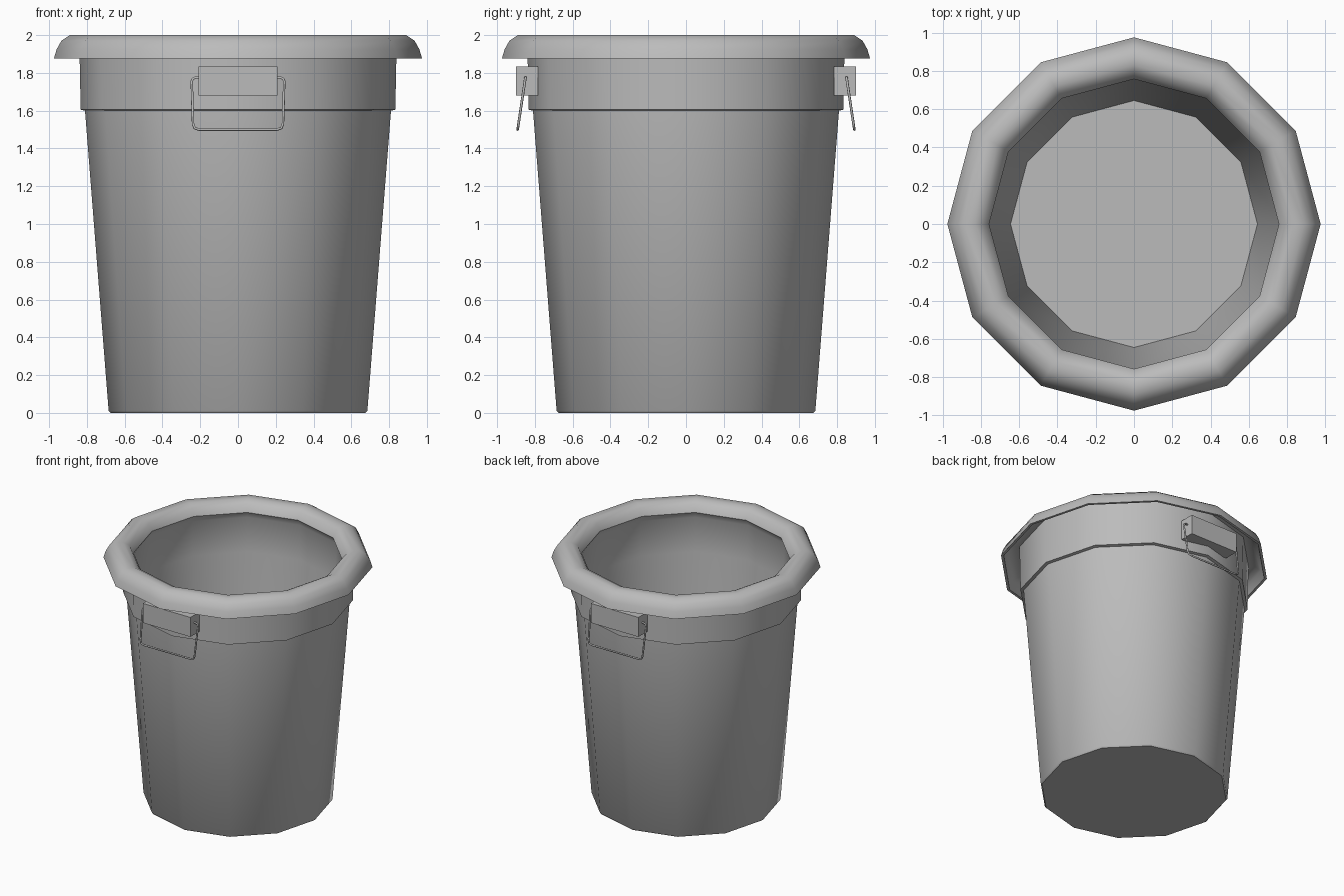
import bpy, bmesh, math
from mathutils import Vector

cube = bpy.data.objects.get("Cube")
if cube:
    bpy.data.objects.remove(cube, do_unlink=True)

grey = bpy.data.materials.new("grey_plastic")
grey.use_nodes = True
COLOUR = (0.5, 0.5, 0.5, 1)
grey.diffuse_color = COLOUR
grey.node_tree.nodes["Principled BSDF"].inputs["Base Color"].default_value = COLOUR
SIDES = 12


def add_object(name, data):
    ob = bpy.data.objects.new(name, data)
    bpy.context.collection.objects.link(ob)
    data.materials.append(grey)
    return ob


def smooth(ob, degrees):
    bpy.ops.object.select_all(action="DESELECT")
    ob.select_set(True)
    bpy.context.view_layer.objects.active = ob
    bpy.ops.object.shade_smooth_by_angle(angle=math.radians(degrees))


def lathe(name, profile):
    """Spin an (r, z) profile about z; its two ends are capped."""
    bm = bmesh.new()
    rings = []
    for r, z in profile:
        rings.append([bm.verts.new((r * math.cos(a), r * math.sin(a), z))
                      for a in (math.tau * i / SIDES for i in range(SIDES))])
    for low, high in zip(rings, rings[1:]):
        for i in range(SIDES):
            j = (i + 1) % SIDES
            bm.faces.new((low[i], low[j], high[j], high[i]))
    bm.faces.new(rings[0][::-1])
    bm.faces.new(rings[-1])
    bmesh.ops.recalc_face_normals(bm, faces=bm.faces)
    mesh = bpy.data.meshes.new(name)
    bm.to_mesh(mesh)
    bm.free()
    ob = add_object(name, mesh)
    smooth(ob, 50)
    return ob


# Bucket: outer wall, collar, hollow rolled rim, inner wall, floor
lathe("bucket", [
    (0.675, 0), (0.685, 0.012), (0.81, 1.6),
    (0.833, 1.605), (0.84, 1.96),
    (0.89, 1.965), (0.93, 1.94), (0.955, 1.875), (0.975, 1.875),
    (0.96, 1.925), (0.935, 1.97), (0.89, 2), (0.83, 2),
    (0.785, 1.975), (0.757, 1.92), (0.785, 1.87),
    (0.772, 1.6), (0.645, 0.04)])


def handle_block(name, side):
    bm = bmesh.new()
    bmesh.ops.create_cube(bm, size=1)
    bmesh.ops.scale(bm, vec=(0.42, 0.115, 0.155), verts=bm.verts)
    bmesh.ops.translate(bm, vec=(0, side * 0.842, 1.757), verts=bm.verts)
    mesh = bpy.data.meshes.new(name)
    bm.to_mesh(mesh)
    bm.free()
    add_object(name, mesh)


def wire_handle(name, side):
    # Half path from the block to the bottom bar, then mirrored in x
    half = [(0.19, 1.775), (0.225, 1.775), (0.239, 1.769), (0.245, 1.755),
            (0.238, 1.53), (0.23, 1.508), (0.208, 1.5)]
    path = half + [(-x, z) for x, z in reversed(half)]
    curve = bpy.data.curves.new(name, "CURVE")
    curve.dimensions = "3D"
    curve.bevel_depth = 0.007
    curve.bevel_resolution = 1
    spline = curve.splines.new("POLY")
    spline.points.add(len(path) - 1)
    for point, (x, z) in zip(spline.points, path):
        y = side * (0.85 + (1.775 - z) * 0.15)
        point.co = Vector((x, y, z, 1))
    add_object(name, curve)


for label, side in (("front", -1), ("back", 1)):
    handle_block(label + "_handle_block", side)
    wire_handle(label + "_wire_handle", side)
